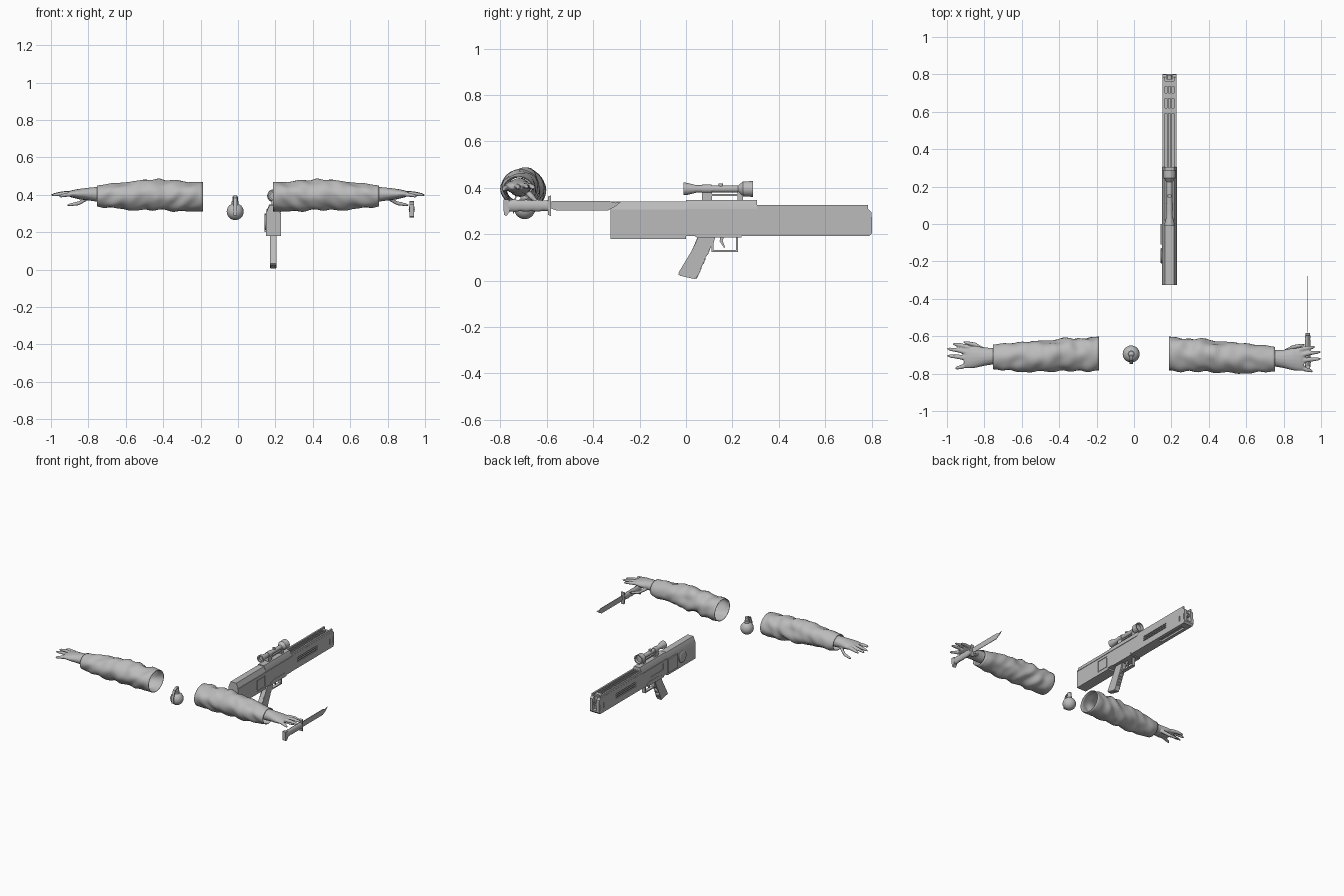
import bpy, bmesh, math
from mathutils import Vector, Matrix, noise

if "Cube" in bpy.data.objects:
    bpy.data.objects.remove(bpy.data.objects["Cube"])

GREY = bpy.data.materials.new("plain grey")
GREY.use_nodes = True
GREY.diffuse_color = (0.5, 0.5, 0.5, 1)
GREY.node_tree.nodes["Principled BSDF"].inputs["Base Color"].default_value = (0.5, 0.5, 0.5, 1)


def finish(name, bm, angle=30):
    bmesh.ops.recalc_face_normals(bm, faces=bm.faces)
    mesh = bpy.data.meshes.new(name)
    bm.to_mesh(mesh)
    bm.free()
    mesh.materials.append(GREY)
    obj = bpy.data.objects.new(name, mesh)
    bpy.context.collection.objects.link(obj)
    bpy.ops.object.select_all(action='DESELECT')
    obj.select_set(True)
    bpy.context.view_layer.objects.active = obj
    if angle:
        bpy.ops.object.shade_smooth_by_angle(angle=math.radians(angle))
    return obj


def add_loft(bm, rings, caps=True):
    """Skin a list of closed rings of points."""
    loops = [[bm.verts.new(p) for p in ring] for ring in rings]
    n = len(loops[0])
    for a, b in zip(loops, loops[1:]):
        for i in range(n):
            bm.faces.new((a[i], a[(i + 1) % n], b[(i + 1) % n], b[i]))
    if caps:
        bm.faces.new(loops[0])
        bm.faces.new(loops[-1])


def extrude(name, outline, axis, lo, hi, bevel=0):
    """Outline is (y, z) for axis x, (x, z) for axis y."""
    bm = bmesh.new()
    place = {'x': lambda p, t: (t, p[0], p[1]), 'y': lambda p, t: (p[0], t, p[1])}[axis]
    add_loft(bm, [[place(p, t) for p in outline] for t in (lo, hi)])
    if bevel:
        bmesh.ops.bevel(bm, geom=bm.edges[:], offset=bevel, segments=2, affect='EDGES')
    return finish(name, bm)


def add_box(bm, x, y, z):
    size = Matrix.Diagonal((x[1] - x[0], y[1] - y[0], z[1] - z[0], 1))
    mid = Matrix.Translation((sum(x) / 2, sum(y) / 2, sum(z) / 2))
    bmesh.ops.create_cube(bm, size=1, matrix=mid @ size)


def boxes(name, items):
    bm = bmesh.new()
    for item in items:
        add_box(bm, *item)
    return finish(name, bm, 0)


def bake(obj):
    mesh = bpy.data.meshes.new_from_object(obj.evaluated_get(bpy.context.evaluated_depsgraph_get()))
    obj.modifiers.clear()
    obj.data = mesh


def cut(obj, items):
    cutter = boxes("cutter", items)
    mod = obj.modifiers.new("cut", 'BOOLEAN')
    mod.operation, mod.solver, mod.object = 'DIFFERENCE', 'EXACT', cutter
    bake(obj)
    bpy.data.objects.remove(cutter)


def ellipse(c, a, b, n, u, v):
    return [Vector(c) + a * math.cos(t) * u + b * math.sin(t) * v
            for t in (2 * math.pi * i / n for i in range(n))]


X, Y, Z = Vector((1, 0, 0)), Vector((0, 1, 0)), Vector((0, 0, 1))


def turned(name, centre, profile, axis, n=24, squash=1):
    """Round part from (position, radius) pairs along y or z."""
    bm = bmesh.new()
    v = Z if axis == Y else Y
    add_loft(bm, [ellipse(Vector(centre) + axis * t, r * squash, r, n, X, v) for t, r in profile])
    return finish(name, bm)


def between(table, x):
    for a, b in zip(table, table[1:]):
        if x <= b[0] + 1e-6:
            f = (x - a[0]) / (b[0] - a[0])
            return [p + (q - p) * f for p, q in zip(a[1:], b[1:])]


# Arms: x, low y, high y, low z, high z
SLEEVE = [(.187, -.782, -.602, .312, .468), (.31, -.785, -.612, .312, .474), (.43, -.785, -.618, .318, .484),
          (.58, -.786, -.630, .322, .470), (.68, -.782, -.638, .328, .460), (.755, -.777, -.646, .338, .450)]
PALM = [(.70, -.75, -.66, .36, .44), (.76, -.752, -.662, .364, .442), (.80, -.758, -.66, .37, .438),
        (.85, -.77, -.65, .376, .432), (.89, -.772, -.65, .386, .424), (.91, -.765, -.655, .394, .416)]
FINGERS = [((.80, -.675, .385), (.85, -.645, .355), (.91, -.632, .345)),
           ((.88, -.66, .408), (.93, -.648, .405), (.965, -.642, .398)),
           ((.88, -.69, .410), (.94, -.675, .408), (.995, -.668, .400)),
           ((.88, -.72, .408), (.94, -.71, .406), (.995, -.705, .398)),
           ((.88, -.75, .402), (.92, -.763, .400), (.955, -.772, .392))]


def arm(side, word, drift):
    def spot(p):
        return Vector((side * p[0], p[1] - drift * (p[0] - .19), p[2]))

    def section(x, row, n, fold=0):
        y0, y1, z0, z1 = row
        ring = ellipse((x, (y0 + y1) / 2, (z0 + z1) / 2), (y1 - y0) / 2, (z1 - z0) / 2, n, Y, Z)
        mid = Vector((x, (y0 + y1) / 2, (z0 + z1) / 2))
        return [spot(p + (p - mid) * fold * noise.noise(Vector((p.x * 16 + p.z * 9, p.y * 13, p.z * 13))))
                for p in ring]

    # Wrinkled open sleeve
    bm = bmesh.new()
    steps = 36
    xs = [.187 + .568 * i / steps for i in range(steps + 1)]
    add_loft(bm, [section(x, between(SLEEVE, x), 32, .22 * min(1, 14 * (x - .187), 14 * (.765 - x)))
                  for x in xs], False)
    sleeve = finish(word + "_sleeve", bm, 60)
    sleeve.modifiers.new("cloth", 'SOLIDIFY').thickness = .004
    # Hand with spread fingers
    bm = bmesh.new()
    add_loft(bm, [section(r[0], r[1:], 16) for r in PALM])
    for a, b, c in FINGERS:
        end = (Vector(c) + (Vector(c) - Vector(b)) * .08)
        path = [(Vector(a), .014), (Vector(b), .0125), (Vector(c) - (Vector(c) - Vector(b)) * .2, .009), (end, .003)]
        add_loft(bm, [[spot(q) for q in ellipse(p, r, r * .9, 10, Y, Z)] for p, r in path])
    hand = finish(word + "_hand", bm, 60)
    mesh_mod = hand.modifiers.new("blend", 'REMESH')
    mesh_mod.mode, mesh_mod.voxel_size, mesh_mod.use_smooth_shade = 'VOXEL', .0045, True
    hand.modifiers.new("soften", 'SMOOTH').iterations = 3


arm(-1, "right", 0)
arm(1, "left", .02)

# Knife
K = .929
blade = [(-.58, .343), (-.33, .343), (-.305, .335), (-.278, .342), (-.30, .322), (-.335, .303), (-.56, .303), (-.58, .31)]
extrude("knife_blade", blade, 'x', K - .002, K + .002)
turned("knife_grip", (K, 0, .323), [(-.765, .024), (-.74, .027), (-.715, .023), (-.69, .026), (-.665, .023),
                                   (-.64, .026), (-.615, .022), (-.595, .024)], Y, 16, .6)
extrude("knife_pommel", [(-.787, .35), (-.76, .348), (-.76, .295), (-.775, .278), (-.785, .285)], 'x', K - .012, K + .012)
extrude("knife_guard", [(-.595, .362), (-.582, .368), (-.582, .278), (-.595, .284)], 'x', K - .012, K + .012)

# Grenade
G = (-.015, -.695, .31)
turned("grenade_body", G, [(.045 * math.sin(a), .045 * math.cos(a) + .0005) for a in
                           (math.pi * (i / 12 - .5) for i in range(13))], Z)
turned("grenade_fuse", G, [(.03, .019), (.055, .019), (.058, .014), (.08, .014)], Z, 16)
extrude("grenade_lever", [(-.71, .385), (-.68, .393), (-.70, .396), (-.728, .382), (-.748, .33), (-.746, .29),
                          (-.741, .29), (-.742, .33), (-.724, .375)], 'x', G[0] - .009, G[0] + .009)

# Rifle stock and receiver
C = .19


def chamfered(w, low, shoulder, top, inset):
    half = [(w, low), (w, shoulder), (w - inset, top)]
    return [(C + x, z) for x, z in half] + [(C - x, z) for x, z in reversed(half)]


stock = extrude("stock", chamfered(.039, .18, .305, .342, .016), 'y', -.325, 0)
cut(stock, [((.225, .25), (-.105, -.008), (.20, .285)), ((.225, .25), (-.325, .01), (.303, .307))])
receiver = extrude("receiver", chamfered(.039, .192, .31, .348, .016), 'y', 0, .305)
cut(receiver, [((.225, .25), (-.01, .31), (.303, .307)), ((.13, .155), (-.01, .31), (.303, .307)),
               ((.13, .155), (.05, .2), (.24, .285))])
boxes("magazine_panel", [((.20, .228), (-.096, -.016), (.207, .277)), ((.142, .16), (-.11, 0), (.2, .3))])

# Round selector on the right side
bm = bmesh.new()
add_loft(bm, [ellipse((x, -.17, .255), r, r, 24, Y, Z) for x, r in ((.16, .042), (.145, .042), (.141, .036))])
finish("selector_disc", bm)

# Fore-end with side vents, muzzle slots and a lower trough
nose = [(.305, .192), (.305, .308), (.785, .308), (.8, .295), (.802, .205), (.79, .192)]
fore_end = extrude("fore_end", nose, 'x', C - .038, C + .038)
slots = []
for x in ((.14, .158), (.222, .24)):
    slots += [(x, (.37, .605), (z, z + .007)) for z in (.236, .25, .264)]
    slots += [(x, (y, y + .007), (.222, .262)) for y in (.745, .79)]
slots += [((.176, .204), (.5, .74), (.18, .205)), ((.174, .206), (.775, .82), (.215, .32))]
cut(fore_end, slots)
ribs = [((x - w, x + w), (.305, y1), (.30, .325)) for x, w, y1 in
        ((.159, .006, .785), (.181, .004, .74), (.199, .004, .74), (.221, .006, .785))]
boxes("top_ribs", ribs + [((.155, .225), (y, y + .03), (.30, .319)) for y in (.59, .67, .735)])
bm = bmesh.new()
add_loft(bm, [ellipse((C, y, .262), r, r, 20, X, Z) for y, r in
              ((.74, .013), (.797, .013), (.797, .007), (.75, .007))])
finish("muzzle", bm)

# Pistol grip with finger grooves
grip = [(.055, .2), (.03, .13), (-.035, .03), (-.03, .022), (.045, .005), (.052, .03), (.066, .045), (.064, .065),
        (.083, .082), (.08, .102), (.1, .12), (.1, .14), (.118, .16), (.13, .2)]
extrude("pistol_grip", grip, 'x', C - .02, C + .017, .004)
plate = [(.04, .19), (.06, .205), (.1, .215), (.22, .215), (.24, .205), (.24, .185), (.05, .185)]
extrude("grip_plate", plate, 'x', C - .041, C + .041)

# Trigger and guard
boxes("trigger_guard", [((.178, .202), (.11, .225), (.124, .132)), ((.178, .202), (.215, .225), (.124, .2)),
                        ((.178, .202), (.11, .118), (.124, .17))])
extrude("trigger", [(.15, .2), (.145, .17), (.165, .14), (.168, .145), (.158, .172), (.168, .2)], 'x', .184, .196)

# Scope on two mounts
turned("scope", (C, 0, .395), [(.005, .018), (-.01, .018), (-.01, .027), (0, .027), (.045, .016), (.07, .016),
                              (.07, .019), (.11, .019), (.11, .015), (.225, .015), (.245, .032), (.288, .034),
                              (.288, .027), (.27, .025)], Y)
boxes("scope_mounts", [((.178, .202), (.07, .112), (.34, .385)), ((.178, .202), (.222, .246), (.34, .385)),
                       ((.18, .2), (.11, .23), (.365, .374))])
turned("scope_dial", (C, .15, .395), [(0, .010), (.024, .010)], Z, 16)
